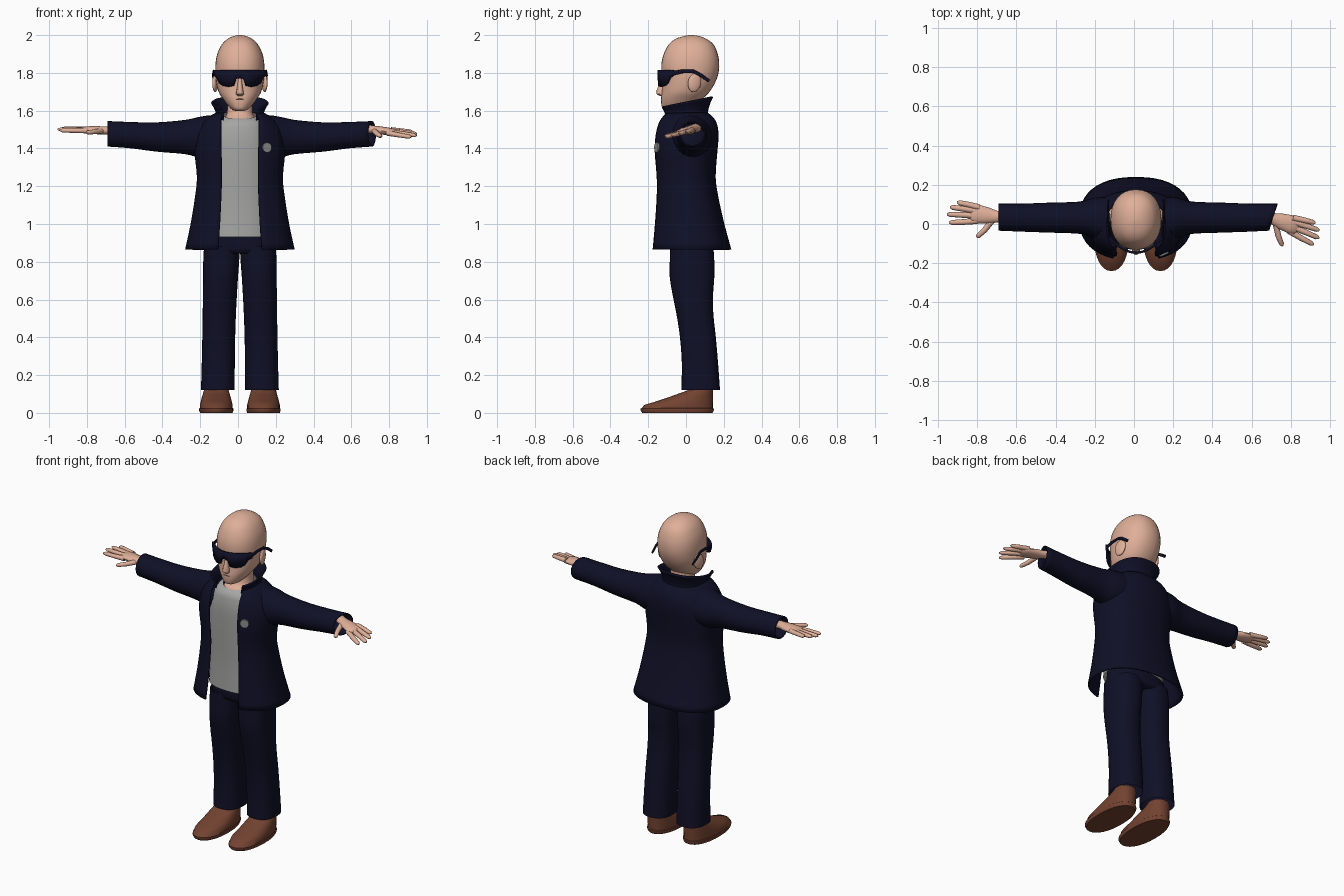
import bpy, bmesh, math
from mathutils import Vector
from mathutils.bvhtree import BVHTree

if "Cube" in bpy.data.objects:
    bpy.data.objects.remove(bpy.data.objects["Cube"])

CX = 0.01  # the figure's middle line


def material(name, rgb):
    m = bpy.data.materials.new(name)
    m.diffuse_color = (*rgb, 1)
    m.use_nodes = True
    m.node_tree.nodes["Principled BSDF"].inputs["Base Color"].default_value = m.diffuse_color
    return m


SKIN = material("skin", (0.74, 0.43, 0.32))
NAVY = material("navy cloth", (0.005, 0.005, 0.02))
GREY = material("grey shirt", (0.38, 0.38, 0.375))
BADGE = material("badge grey", (0.27, 0.27, 0.27))
BROWN = material("brown leather", (0.17, 0.055, 0.03))
LIP = material("mouth brown", (0.3, 0.14, 0.1))


def dense(rows, steps=3):
    """Smooth (Catmull-Rom) subdivision of a table of section sizes."""
    out = []
    for i in range(len(rows) - 1):
        a, b, c, d = (rows[max(i - 1, 0)], rows[i], rows[i + 1], rows[min(i + 2, len(rows) - 1)])
        for k in range(steps):
            t = k / steps
            out.append([0.5 * (2 * q + (r - p) * t + (2 * p - 5 * q + 4 * r - s) * t * t
                               + (3 * q - p - 3 * r + s) * t ** 3)
                        for p, q, r, s in zip(a, b, c, d)])
    return out + [list(rows[-1])]


def ring(cx, z, rx, yf, yb, p=0.9, gap=0.0, tilt=0.0, n=32):
    """Level rounded section; gap leaves it open at the front."""
    yc, ry = (yf + yb) / 2, (yb - yf) / 2
    t0 = math.asin((gap / rx) ** (1 / p)) if gap else 0
    pts = []
    for i in range(n + 1 if gap else n):
        t = t0 + (2 * math.pi - 2 * t0) * i / n
        s, c = math.sin(t), math.cos(t)
        x = rx * math.copysign(abs(s) ** p, s)
        y = -ry * math.copysign(abs(c) ** p, c)
        pts.append(Vector((cx + x, yc + y, z + tilt * y)))
    return pts


def loft(name, rings, mat, closed=True, caps=True, thick=0):
    bm = bmesh.new()
    vs = [[bm.verts.new(p) for p in r] for r in rings]
    n = len(vs[0])
    for a, b in zip(vs, vs[1:]):
        for i in range(n if closed else n - 1):
            j = (i + 1) % n
            bm.faces.new((a[i], a[j], b[j], b[i]))
    if caps:
        bm.faces.new(vs[0])
        bm.faces.new(vs[-1])
    bmesh.ops.recalc_face_normals(bm, faces=bm.faces)
    me = bpy.data.meshes.new(name)
    bm.to_mesh(me)
    bm.free()
    me.materials.append(mat)
    ob = bpy.data.objects.new(name, me)
    bpy.context.collection.objects.link(ob)
    if thick:
        mod = ob.modifiers.new("thickness", "SOLIDIFY")
        mod.thickness, mod.offset = thick, 0
    return ob


def tube(name, path, sizes, mat, n=10, caps=True):
    """Round or flattened tube; sizes are (half width, half height)."""
    pts, rings = [Vector(p) for p in path], []
    for i, p in enumerate(pts):
        d = (pts[min(i + 1, len(pts) - 1)] - pts[max(i - 1, 0)]).normalized()
        side = d.cross(Vector((0, 0, 1))).normalized()
        up = side.cross(d)
        w, h = sizes[i]
        rings.append([p + side * w * math.cos(a) + up * h * math.sin(a)
                      for a in (2 * math.pi * k / n for k in range(n))])
    return loft(name, rings, mat, caps=caps)


# Head, nose, neck, mouth: z, half width, front y, back y
head = [(1.598, .02, -.10, -.05), (1.606, .04, -.122, 0), (1.63, .066, -.13, .05),
        (1.665, .092, -.132, .09), (1.70, .113, -.128, .125), (1.75, .125, -.126, .155),
        (1.80, .129, -.13, .172), (1.85, .129, -.13, .176), (1.90, .12, -.118, .168),
        (1.95, .096, -.092, .146), (1.98, .065, -.055, .108), (1.995, .033, -.01, .07),
        (2.0, .006, .02, .035)]
loft("head", [ring(CX, *r) for r in dense(head)], SKIN)
nose = [(1.775, .009, -.135, -.10), (1.73, .014, -.147, -.10), (1.70, .019, -.158, -.10),
        (1.687, .021, -.155, -.10), (1.677, .014, -.138, -.10)]
loft("nose", [ring(CX, *r, n=12) for r in nose], SKIN)
neck = [(1.50, .10, -.10, .09), (1.555, .085, -.085, .09), (1.59, .068, -.055, .088),
        (1.70, .064, -.04, .09)]
loft("neck", [ring(CX, *r) for r in dense(neck)], SKIN)
tube("mouth", [(CX - .02, -.128, 1.661), (CX, -.131, 1.662), (CX + .02, -.128, 1.661)],
     [(.003, .002)] * 3, LIP, 6)

# Ears
for s, side in ((-1, "left"), (1, "right")):
    bpy.ops.mesh.primitive_uv_sphere_add(segments=16, ring_count=10, radius=1,
                                         location=(CX + s * .13, .045, 1.748),
                                         rotation=(-.2, 0, s * .25))
    ear = bpy.context.object
    ear.name, ear.scale = side + "_ear", (.014, .036, .05)
    ear.data.materials.append(SKIN)

# Sunglasses: one wrapped strip cut away under the bridge, plus side arms
outline = [(.0, 1.772), (.02, 1.768), (.032, 1.732), (.06, 1.726), (.09, 1.732),
           (.108, 1.745), (.122, 1.775), (.136, 1.785)]
outline = [(-x, z) for x, z in outline[:0:-1]] + outline
loft("sunglasses_front", [[Vector((CX + x, -.146 + 4.2 * x * x, z)) for z in (1.816, zb)]
                          for x, zb in outline], NAVY, closed=False, caps=False, thick=.012)
for s, side in ((-1, "left"), (1, "right")):
    tube("sunglasses_arm_" + side,
         [(CX + s * x, y, z) for x, y, z in ((.134, -.075, 1.797), (.139, -.02, 1.808),
                                             (.14, .04, 1.808), (.143, .08, 1.787), (.14, .122, 1.757))],
         [(.005, .012), (.005, .01), (.005, .009), (.005, .009), (.004, .009)], NAVY, 8)

# Shirt
shirt = [(.93, .19, -.125, .14), (1.10, .18, -.122, .12), (1.30, .18, -.128, .12),
         (1.45, .17, -.13, .12), (1.53, .145, -.118, .115)]
rings = [ring(CX, *r) for r in dense(shirt)]
rings += [ring(CX, 1.565, .115, -.10, .105, tilt=.12), ring(CX, 1.578, .09, -.088, .095, tilt=.22)]
loft("shirt", rings, GREY, caps=False)

# Coat body, open at the front: z, half width, front y, back y, half opening
coat = [(.865, .285, -.183, .235, .116), (1.0, .256, -.17, .198, .106), (1.15, .232, -.16, .165, .099),
        (1.25, .223, -.16, .152, .096), (1.38, .235, -.17, .161, .098), (1.46, .228, -.168, .167, .10),
        (1.52, .203, -.158, .162, .10), (1.56, .165, -.145, .142, .10), (1.585, .125, -.125, .112, .09)]
coat_ob = loft("coat_body", [ring(CX, z, rx, f, b, .85, g, n=40) for z, rx, f, b, g in dense(coat)],
               NAVY, closed=False, caps=False, thick=.01)

# Standing collar, higher at the back
collar = [(1.555, .128, -.135, .115, .09, .05), (1.585, .122, -.135, .112, .088, .1),
          (1.62, .134, -.148, .125, .098, .18), (1.643, .148, -.162, .14, .108, .2)]
loft("collar", [ring(CX, z, rx, f, b, .85, g, t) for z, rx, f, b, g, t in dense(collar)],
     NAVY, closed=False, caps=False, thick=.01)

# Sleeves: distance from middle, bottom z, top z, front y, back y
sleeve = [(.08, 1.38, 1.565, -.10, .125), (.15, 1.355, 1.572, -.09, .135), (.22, 1.357, 1.562, -.066, .128),
          (.29, 1.374, 1.547, -.046, .11), (.44, 1.387, 1.534, -.04, .105),
          (.58, 1.405, 1.536, -.035, .10), (.70, 1.414, 1.541, -.03, .10)]
for s, side, slant in ((-1, "left", 0), (1, "right", .32)):
    rings = []
    for d, z0, z1, y0, y1 in dense(sleeve):
        k = slant * max(0, (d - .58) / .12)
        loop = []
        for i in range(24):
            a = 2 * math.pi * i / 24
            y = (y1 - y0) / 2 * math.cos(a)
            loop.append(Vector((CX + s * (d + k * y), (y0 + y1) / 2 + y,
                                (z0 + z1) / 2 + (z1 - z0) / 2 * math.sin(a))))
        rings.append(loop)
    loft("sleeve_" + side, rings, NAVY, caps=False, thick=.008)

# Hands: points are (forward, sideways) from the wrist, thumb to the front
fingers = {"thumb": ((.02, -.015), (.06, -.07), (.10, -.108)),
           "index": ((.10, -.024), (.17, -.032), (.243, -.037)),
           "middle": ((.10, .002), (.18, .004), (.255, .005)),
           "ring": ((.10, .026), (.17, .035), (.24, .042)),
           "little": ((.09, .045), (.15, .058), (.205, .068))}
palm = [(-.07, 0, .028, .024), (0, 0, .030, .022), (.04, .004, .040, .022),
        (.09, .01, .047, .02), (.125, .012, .044, .015), (.135, .012, .03, .008)]
for s, side, turn, wrist, drop, roll in ((-1, "left", .03, (-.70, .037, 1.495), -.02, .12),
                                         (1, "right", -.42, (.71, .027, 1.50), .13, .22)):
    c, sn = math.cos(turn), math.sin(turn)

    def place(f, w):
        return Vector((wrist[0] + s * (f * c - w * sn), wrist[1] + f * sn + w * c,
                       wrist[2] - drop * f + roll * w))
    tube("palm_" + side, [place(f, w) for f, w, _, _ in palm], [r[2:] for r in palm], SKIN, 14)
    for name, pts in fingers.items():
        a, b, e = (place(*p) for p in pts)
        tube(f"{name}_finger_{side}", [a, b, b.lerp(e, .8), e],
             [(.016, .015), (.0145, .013), (.0125, .011), (.005, .004)], SKIN, 10)

# Trousers: z, inner, outer distance from the middle, front y, back y
leg = [(.12, .028, .206, -.025, .18), (.26, .027, .202, -.022, .17), (.40, .025, .199, -.032, .158),
       (.52, .021, .197, -.05, .145), (.62, .016, .196, -.07, .143), (.72, .01, .194, -.086, .15),
       (.80, .004, .194, -.086, .15), (.88, 0, .19, -.085, .145)]
for s, side in ((-1, "left"), (1, "right")):
    rows = [(z, (o - i) / 2, f, b, CX + s * (i + o) / 2) for z, i, o, f, b in dense(leg)]
    loft("trouser_leg_" + side, [ring(cx, z, rx, f, b, .85) for z, rx, f, b, cx in rows], NAVY, caps=False)
hips = [(.845, .17, -.07, .13), (.87, .19, -.085, .145), (.95, .18, -.085, .13), (1.02, .17, -.085, .11)]
loft("trouser_hips", [ring(CX, *r, p=.85) for r in dense(hips)], NAVY)

# Shoes: z, half width, toe y, heel y
shoe = [(0, .086, -.232, .14), (.012, .091, -.24, .147), (.022, .091, -.24, .147), (.025, .087, -.234, .143),
        (.042, .087, -.222, .143), (.06, .082, -.16, .143), (.08, .077, -.10, .143),
        (.10, .071, -.045, .143), (.118, .066, .005, .143), (.135, .06, .02, .14)]
for s, side in ((-1, "left"), (1, "right")):
    loft("shoe_" + side, [ring(CX + s * .125, *r) for r in shoe], BROWN)

# Round badge laid on the coat chest
tree = BVHTree.FromObject(coat_ob, bpy.context.evaluated_depsgraph_get())
loc, nor, _, _ = tree.ray_cast(Vector((.152, -1, 1.405)), Vector((0, 1, 0)))
if nor.y > 0:
    nor = -nor
bpy.ops.mesh.primitive_cylinder_add(vertices=20, radius=.026, depth=.009, location=loc + nor * .003)
badge = bpy.context.object
badge.name = "badge"
badge.rotation_euler = nor.to_track_quat("Z", "Y").to_euler()
badge.data.materials.append(BADGE)

# Smooth shading with sharp creases kept
bpy.ops.object.select_all(action="SELECT")
bpy.ops.object.shade_smooth_by_angle(angle=math.radians(45))
